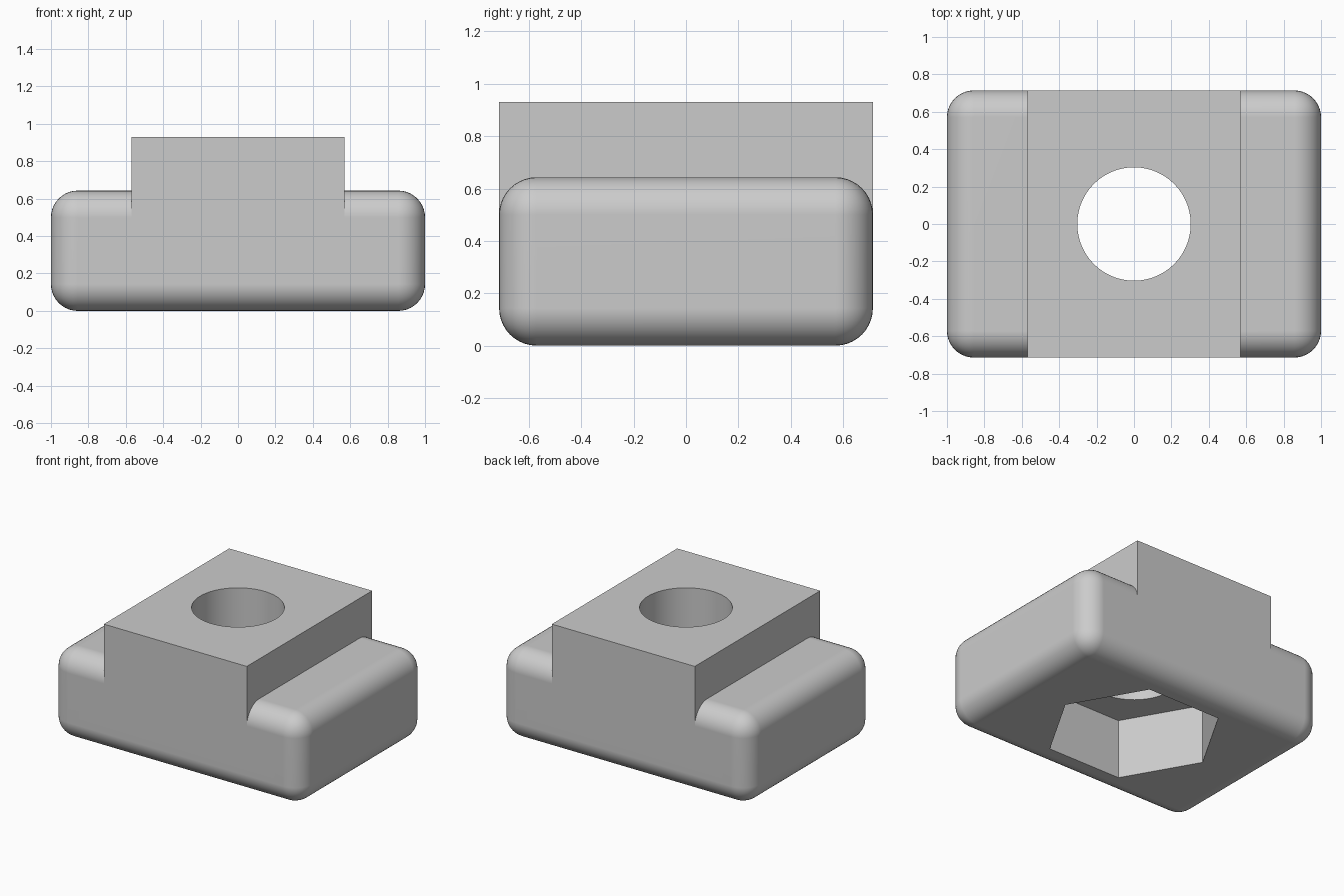
import bpy
import math

old = bpy.data.objects.get("Cube")
if old:
    bpy.data.objects.remove(old, do_unlink=True)

HALF_DEPTH = 0.714
FILLET = 0.143
BASE_TOP = 0.643
TOP = 0.93
POCKET_DEPTH = 0.43

grey = bpy.data.materials.new("steel_grey")
grey.use_nodes = True
colour = (0.6, 0.6, 0.6, 1)
grey.diffuse_color = colour
grey.node_tree.nodes["Principled BSDF"].inputs["Base Color"].default_value = colour


def box(name, half_x, half_y, z0, z1):
    bpy.ops.mesh.primitive_cube_add(size=2, location=(0, 0, (z0 + z1) / 2))
    ob = bpy.context.object
    ob.name = name
    ob.scale = (half_x, half_y, (z1 - z0) / 2)
    bpy.ops.object.transform_apply(location=True, rotation=True, scale=True)
    ob.data.materials.append(grey)
    return ob


def prism(name, sides, radius, z0, z1, turn=0):
    bpy.ops.mesh.primitive_cylinder_add(
        vertices=sides, radius=radius, depth=z1 - z0,
        location=(0, 0, (z0 + z1) / 2), rotation=(0, 0, turn))
    ob = bpy.context.object
    ob.name = name
    bpy.ops.object.transform_apply(location=True, rotation=True, scale=True)
    ob.data.materials.append(grey)
    return ob


def combine(target, tool, operation):
    bpy.context.view_layer.objects.active = target
    mod = target.modifiers.new(tool.name, "BOOLEAN")
    mod.operation = operation
    mod.solver = "EXACT"
    mod.object = tool
    bpy.ops.object.modifier_apply(modifier=mod.name)
    bpy.data.objects.remove(tool, do_unlink=True)


# Base with every edge rounded
nut = box("slot_nut", 1, HALF_DEPTH, 0, BASE_TOP)
bevel = nut.modifiers.new("rounded_edges", "BEVEL")
bevel.width = FILLET
bevel.segments = 10
bevel.limit_method = "NONE"
bpy.ops.object.modifier_apply(modifier=bevel.name)

# Sharp raised block, flush with the front and back of the base
combine(nut, box("raised_block", 0.57, HALF_DEPTH, 0.3, TOP), "UNION")

# Round bolt hole and hexagonal pocket underneath
combine(nut, prism("bolt_hole", 96, 0.303, -0.2, 1.2), "DIFFERENCE")
combine(nut, prism("hex_pocket", 6, 0.585, -0.2, POCKET_DEPTH, math.radians(30)), "DIFFERENCE")

# Smooth fillets and bore, flat faces elsewhere
bpy.ops.object.select_all(action="DESELECT")
nut.select_set(True)
bpy.context.view_layer.objects.active = nut
bpy.ops.object.shade_smooth_by_angle(angle=math.radians(30))
weighted = nut.modifiers.new("flat_faces", "WEIGHTED_NORMAL")
weighted.keep_sharp = True
